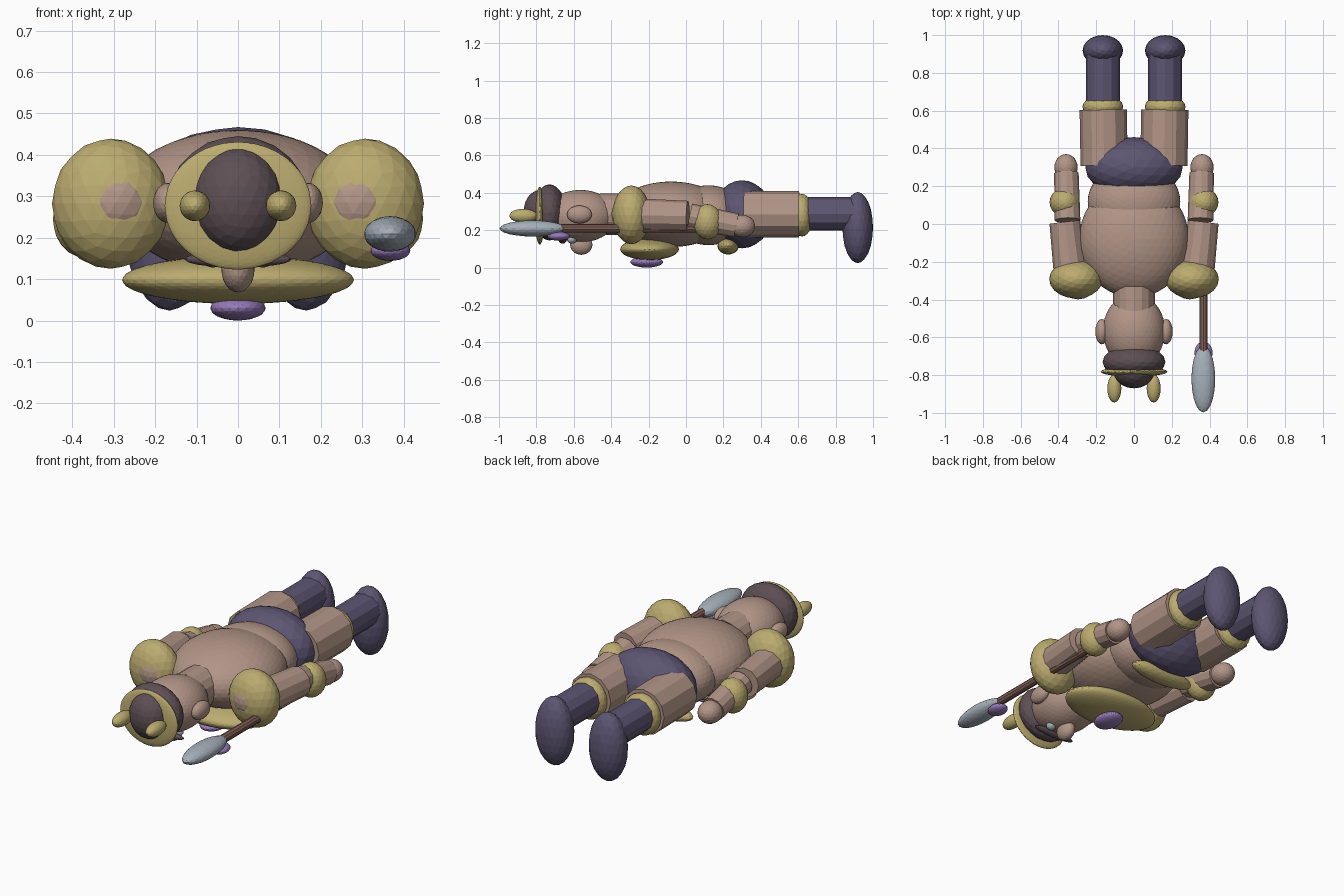
import bpy
from mathutils import Vector


def lin(c):
    c /= 255
    return c / 12.92 if c <= 0.04045 else ((c + 0.055) / 1.055) ** 2.4


def material(name, r, g, b):
    m = bpy.data.materials.new(name)
    m.diffuse_color = (lin(r), lin(g), lin(b), 1)
    return m


SKIN = material("skin", 178, 149, 135)
GOLD = material("gold", 188, 172, 112)
CLOTH = material("dark_violet_cloth", 92, 85, 114)
DARK = material("dark_leather", 93, 79, 84)
STEEL = material("steel", 166, 176, 186)
GEM = material("violet_gem", 150, 122, 184)
WOOD = material("wood", 132, 98, 87)


def ball(name, center, radii, mat, detail=3):
    bpy.ops.mesh.primitive_ico_sphere_add(subdivisions=detail, radius=1, location=center)
    ob = bpy.context.object
    ob.name = name
    ob.scale = radii
    bpy.ops.object.transform_apply(location=False, rotation=False, scale=True)
    ob.data.materials.append(mat)
    return ob


def rod(name, a, b, r1, r2, mat, sides=12):
    a, b = Vector(a), Vector(b)
    bpy.ops.mesh.primitive_cone_add(vertices=sides, radius1=r1, radius2=r2,
                                    depth=(b - a).length, location=(a + b) / 2)
    ob = bpy.context.object
    ob.name = name
    ob.rotation_euler = (b - a).to_track_quat('Z', 'Y').to_euler()
    ob.data.materials.append(mat)
    return ob


# Body, lying face down with the head toward -y
ball("torso", (0, -0.08, 0.285), (0.29, 0.31, 0.175), SKIN, 4)
ball("waist", (0, 0.12, 0.28), (0.245, 0.2, 0.16), SKIN, 4)
ball("pelvis", (0, 0.3, 0.285), (0.258, 0.16, 0.182), CLOTH)
ball("belt_plate", (0, 0.225, 0.115), (0.2, 0.057, 0.045), GOLD)
ball("chest_plate", (0, -0.195, 0.098), (0.28, 0.157, 0.058), GOLD, 4)
ball("chest_gem", (0, -0.21, 0.03), (0.067, 0.088, 0.03), GEM)
rod("neck", (0, -0.46, 0.285), (0, -0.33, 0.285), 0.11, 0.11, SKIN, 16)

# Head and face
ball("head", (0, -0.565, 0.275), (0.165, 0.195, 0.14), SKIN, 4)
ball("nose", (0, -0.56, 0.122), (0.04, 0.06, 0.054), SKIN)
ball("brow", (0, -0.66, 0.148), (0.13, 0.022, 0.02), DARK)

# Helmet
ball("helmet_band", (0, -0.73, 0.295), (0.166, 0.09, 0.15), DARK)
ball("helmet_crown", (0, -0.78, 0.29), (0.108, 0.09, 0.126), DARK)
ball("helmet_rim", (0, -0.782, 0.277), (0.177, 0.026, 0.154), GOLD, 4)

for s, side in ((-1, "left"), (1, "right")):
    # Paired head parts
    ball(side + "_horn", (s * 0.104, -0.87, 0.277), (0.037, 0.075, 0.037), GOLD)
    ball(side + "_ear", (s * 0.17, -0.57, 0.284), (0.035, 0.067, 0.048), SKIN)
    ball(side + "_eye", (s * 0.06, -0.61, 0.15), (0.027, 0.025, 0.022), STEEL)
    # Arm
    ball(side + "_shoulder_guard", (s * 0.307, -0.292, 0.282), (0.142, 0.102, 0.157), GOLD)
    ball(side + "_shoulder", (s * 0.295, -0.292, 0.285), (0.106, 0.107, 0.106), SKIN)
    rod(side + "_upper_arm", (s * 0.335, -0.26, 0.28), (s * 0.366, 0.01, 0.275), 0.09, 0.082, SKIN)
    rod(side + "_forearm", (s * 0.352, 0.02, 0.275), (s * 0.358, 0.27, 0.225), 0.068, 0.065, SKIN)
    ball(side + "_cuff", (s * 0.367, 0.115, 0.245), (0.08, 0.078, 0.094), GOLD)
    ball(side + "_hand", (s * 0.36, 0.3, 0.222), (0.062, 0.07, 0.06), SKIN)
    # Leg
    rod(side + "_thigh", (s * 0.158, 0.31, 0.285), (s * 0.163, 0.605, 0.285), 0.125, 0.125, SKIN)
    ball(side + "_knee_guard", (s * 0.165, 0.62, 0.28), (0.108, 0.062, 0.114), GOLD)
    rod(side + "_shin", (s * 0.165, 0.6, 0.287), (s * 0.165, 0.93, 0.287), 0.09, 0.09, CLOTH)
    ball(side + "_foot", (s * 0.165, 0.918, 0.214), (0.107, 0.082, 0.19), CLOTH)

# Spear
rod("spear_shaft", (0.368, -0.7, 0.21), (0.368, 0.28, 0.21), 0.023, 0.023, WOOD, 10)
ball("spear_blade", (0.367, -0.82, 0.209), (0.063, 0.177, 0.043), STEEL)
ball("spear_gem", (0.368, -0.682, 0.168), (0.048, 0.06, 0.024), GEM)
